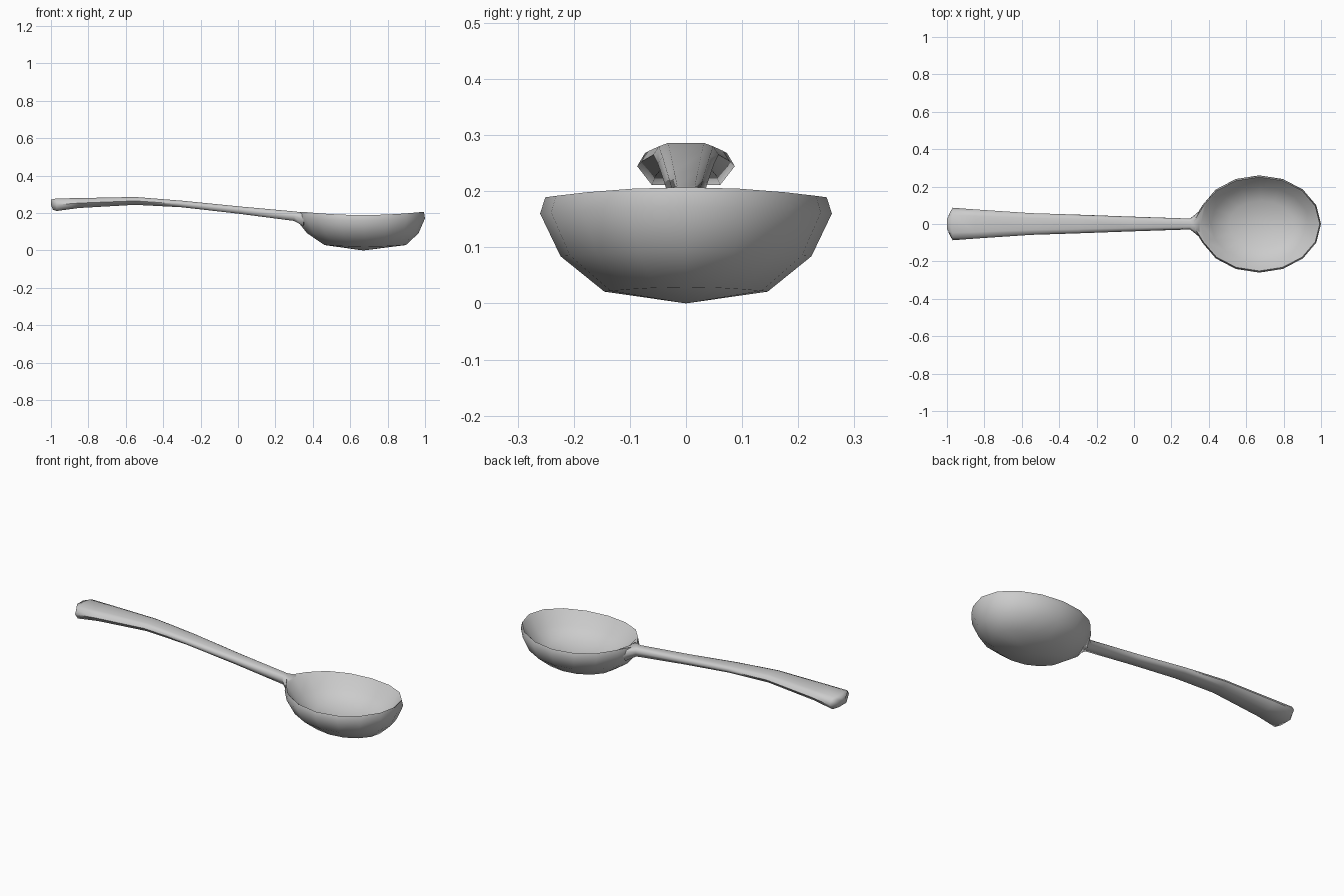
import bpy, bmesh, math

if "Cube" in bpy.data.objects:
    bpy.data.objects.remove(bpy.data.objects["Cube"])


def finish(bm, name, angle):
    bmesh.ops.recalc_face_normals(bm, faces=bm.faces)
    me = bpy.data.meshes.new(name)
    bm.to_mesh(me)
    bm.free()
    ob = bpy.data.objects.new(name, me)
    bpy.context.collection.objects.link(ob)
    bpy.ops.object.select_all(action='DESELECT')
    ob.select_set(True)
    bpy.context.view_layer.objects.active = ob
    bpy.ops.object.shade_smooth_by_angle(angle=math.radians(angle))
    return ob


def loft(name, rings, start, end, angle):
    """Skin successive rings and close both ends on a centre point."""
    bm = bmesh.new()
    loops = [[bm.verts.new(p) for p in r] for r in rings]
    n = len(loops[0])
    for a, b in zip(loops, loops[1:]):
        for i in range(n):
            j = (i + 1) % n
            bm.faces.new((a[i], a[j], b[j], b[i]))
    for loop, tip in ((loops[0], start), (loops[-1], end)):
        c = bm.verts.new(tip)
        for i in range(n):
            bm.faces.new((loop[i], loop[(i + 1) % n], c))
    return finish(bm, name, angle)


# Bowl: 16-sided oval shell, outer wall up to the rim and a shallower dish inside.
# "neck" pulls the point next to the handle outwards.
def oval(shift, sx, sy, z, lift, neck):
    pts = []
    for i in range(16):
        a = math.tau * i / 16
        c = math.cos(a)
        x = 0.67 + shift + 0.33 * sx * c - (neck if i == 8 else 0)
        pts.append((x, 0.26 * sy * math.sin(a), z + lift * c * c))
    return pts


bowl_profile = [
    (0.01, 0.66, 0.56, 0.021, 0.008, 0),
    (0.005, 0.88, 0.86, 0.084, 0.008, 0.015),
    (0.0, 1.0, 1.0, 0.16, 0.012, 0.035),
    (0.0, 0.98, 0.965, 0.189, 0.018, 0.035),
    (0.0, 0.95, 0.94, 0.182, 0.017, 0),
    (0.005, 0.80, 0.78, 0.118, 0.010, 0),
    (0.01, 0.52, 0.48, 0.072, 0.006, 0),
]
loft("spoon_bowl", [oval(*p) for p in bowl_profile],
     (0.67, 0, 0.0), (0.67, 0, 0.055), 80)


# Handle: eight-sided bar, wide at the grip, flared where it meets the bowl
def section(x, w, bottom, top):
    mid, h = (top + bottom) / 2, (top - bottom) / 2
    prof = [(1, 0.0), (0.84, 0.7), (0.55, 1), (-0.55, 1),
            (-0.84, 0.7), (-1, 0.0), (-0.7, -1), (0.7, -1)]
    return [(x, w * u, mid + h * v) for u, v in prof]


handle_sections = [
    (-0.97, 0.087, 0.211, 0.278),
    (-0.85, 0.078, 0.227, 0.280),
    (-0.55, 0.058, 0.244, 0.286),
    (-0.30, 0.050, 0.231, 0.266),
    (0.0, 0.039, 0.197, 0.236),
    (0.30, 0.029, 0.158, 0.209),
    (0.35, 0.07, 0.13, 0.203),
]
tip = [(-0.99 - 0.01 * (abs(y) < 0.03), y, z)
       for _, y, z in section(0, 0.05, 0.218, 0.272)]
loft("spoon_handle", [tip] + [section(*s) for s in handle_sections],
     (-1.0, 0, 0.243), (0.36, 0, 0.17), 70)
